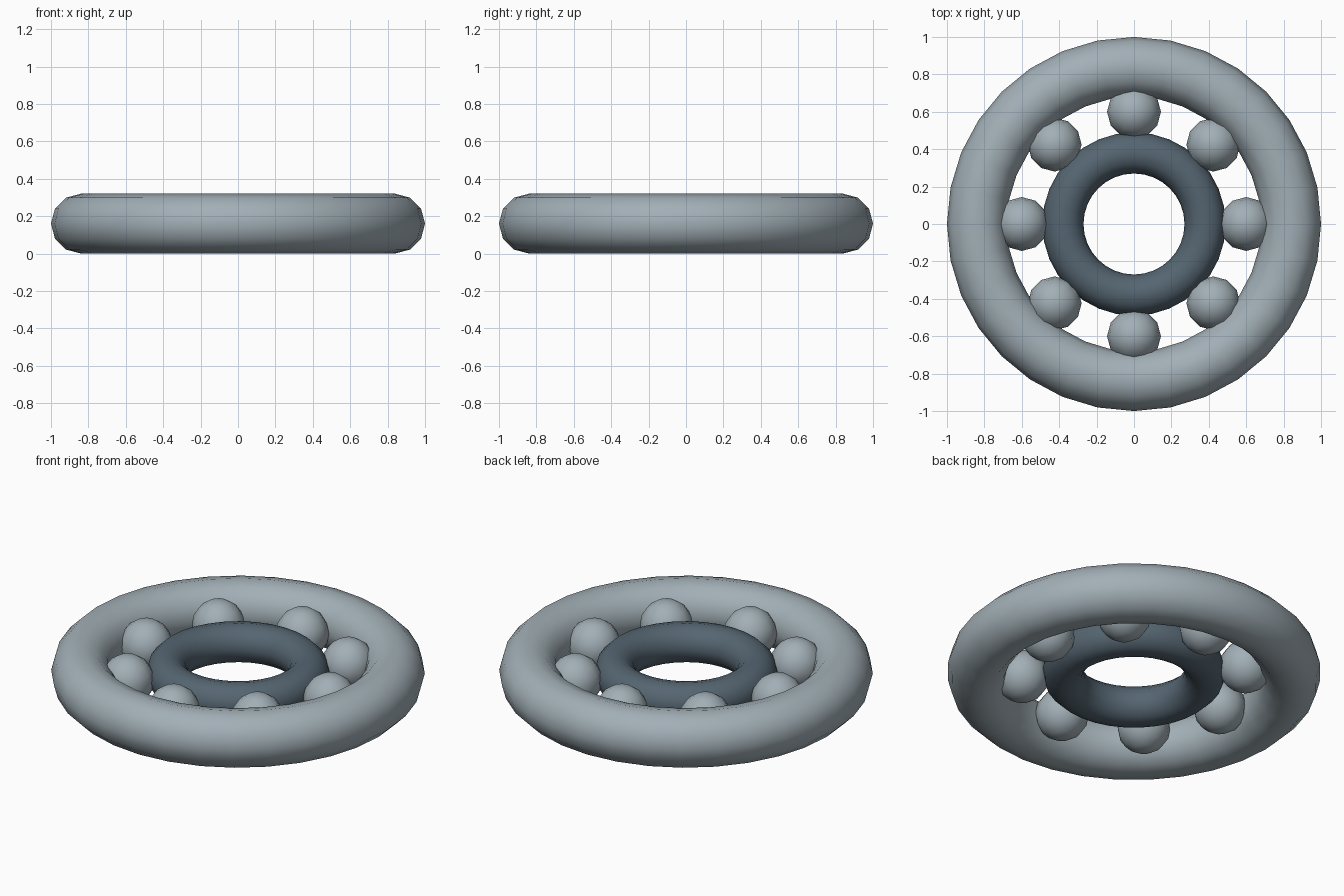
import bpy, math

if "Cube" in bpy.data.objects:
    bpy.data.objects.remove(bpy.data.objects["Cube"])

def material(name, rgb):
    m = bpy.data.materials.new(name)
    m.diffuse_color = (*rgb, 1)
    m.use_nodes = True
    m.node_tree.nodes["Principled BSDF"].inputs["Base Color"].default_value = m.diffuse_color
    return m

steel = material("light steel", (0.36, 0.43, 0.47))
dark = material("dark slate", (0.09, 0.13, 0.165))
MID = 0.16  # height of the bearing's middle plane

def finish(name, mat):
    o = bpy.context.object
    o.name = name
    o.data.materials.append(mat)
    bpy.ops.object.shade_smooth()

def ring(name, major, minor, mat, segs=32):
    bpy.ops.mesh.primitive_torus_add(major_radius=major, minor_radius=minor, location=(0, 0, MID),
                                     major_segments=segs, minor_segments=12)
    finish(name, mat)

# Outer and inner races
ring("outer_race", 0.84, 0.16, steel)
ring("inner_race", 0.38, 0.11, dark)

# Eight balls between the races
for i in range(8):
    a = i * math.tau / 8
    bpy.ops.mesh.primitive_uv_sphere_add(segments=12, ring_count=8, radius=0.144,
        location=(0.6 * math.cos(a), 0.6 * math.sin(a), MID))
    finish(f"ball_{i + 1}", steel)
